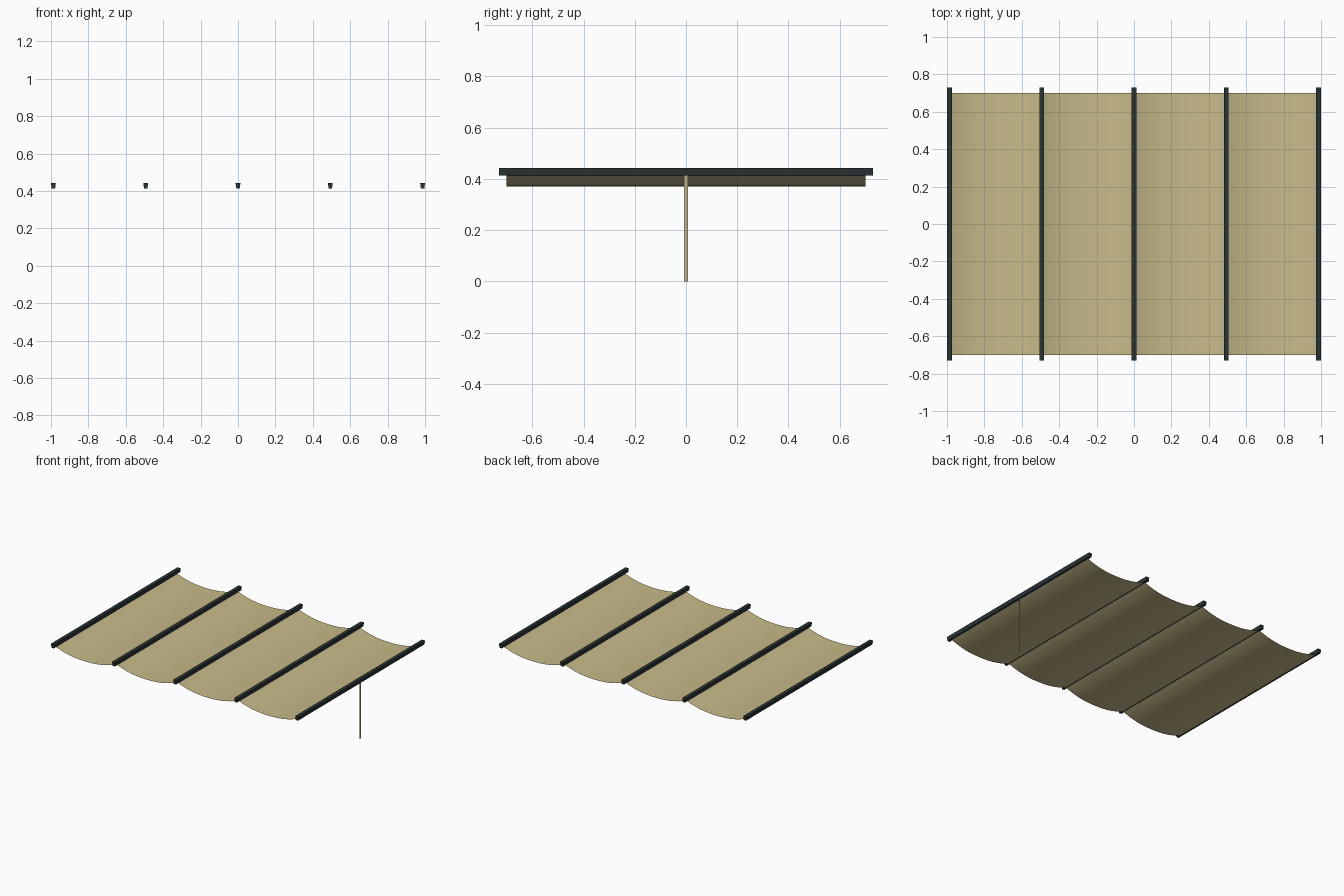
import bpy

if "Cube" in bpy.data.objects:
    bpy.data.objects.remove(bpy.data.objects["Cube"])

BAR_X = [-0.987, -0.4935, 0.0, 0.4935, 0.987]
Z_TOP, Z_LOW = 0.442, 0.413


def material(name, rgb):
    m = bpy.data.materials.new(name)
    m.diffuse_color = (*rgb, 1)
    m.use_nodes = True
    m.node_tree.nodes["Principled BSDF"].inputs["Base Color"].default_value = m.diffuse_color
    return m


dark = material("dark slate", (0.022, 0.033, 0.036))
tan = material("tan canvas", (0.57, 0.49, 0.25))


def extrude_y(name, profile, half, mat, closed):
    """Sweep an (x, z) profile from -half to +half along y."""
    n = len(profile)
    verts = [(x, y, z) for y in (-half, half) for x, z in profile]
    faces = [(i, (i + 1) % n, n + (i + 1) % n, n + i)
             for i in range(n if closed else n - 1)]
    if closed:
        faces += [tuple(reversed(range(n))), tuple(range(n, 2 * n))]
    me = bpy.data.meshes.new(name)
    me.from_pydata(verts, [], faces)
    me.materials.append(mat)
    ob = bpy.data.objects.new(name, me)
    bpy.context.collection.objects.link(ob)
    return ob


# cross bars with a tapered section
for i, x in enumerate(BAR_X):
    section = [(x - 0.009, Z_LOW), (x + 0.009, Z_LOW),
               (x + 0.013, Z_TOP), (x - 0.013, Z_TOP)]
    extrude_y(f"cross_bar_{i + 1}", section, 0.73, dark, True)

# sagging canvas panels hung between neighbouring bars
SEGS, SAG = 14, 0.046
for i, (a, b) in enumerate(zip(BAR_X, BAR_X[1:])):
    curve = []
    for k in range(SEGS + 1):
        t = 2 * k / SEGS - 1
        curve.append((a + (b - a) * k / SEGS,
                      Z_LOW + 0.002 - SAG * (1 - abs(t) ** 2.3)))
    extrude_y(f"canvas_panel_{i + 1}", curve, 0.70, tan, False)

# flat pull strap hanging from the right-hand bar
me = bpy.data.meshes.new("pull_strap")
x, w = BAR_X[-1], 0.007
me.from_pydata([(x, -w, 0), (x, w, 0), (x, w, Z_LOW + 0.003), (x, -w, Z_LOW + 0.003)],
               [], [(0, 1, 2, 3)])
me.materials.append(tan)
bpy.context.collection.objects.link(bpy.data.objects.new("pull_strap", me))
